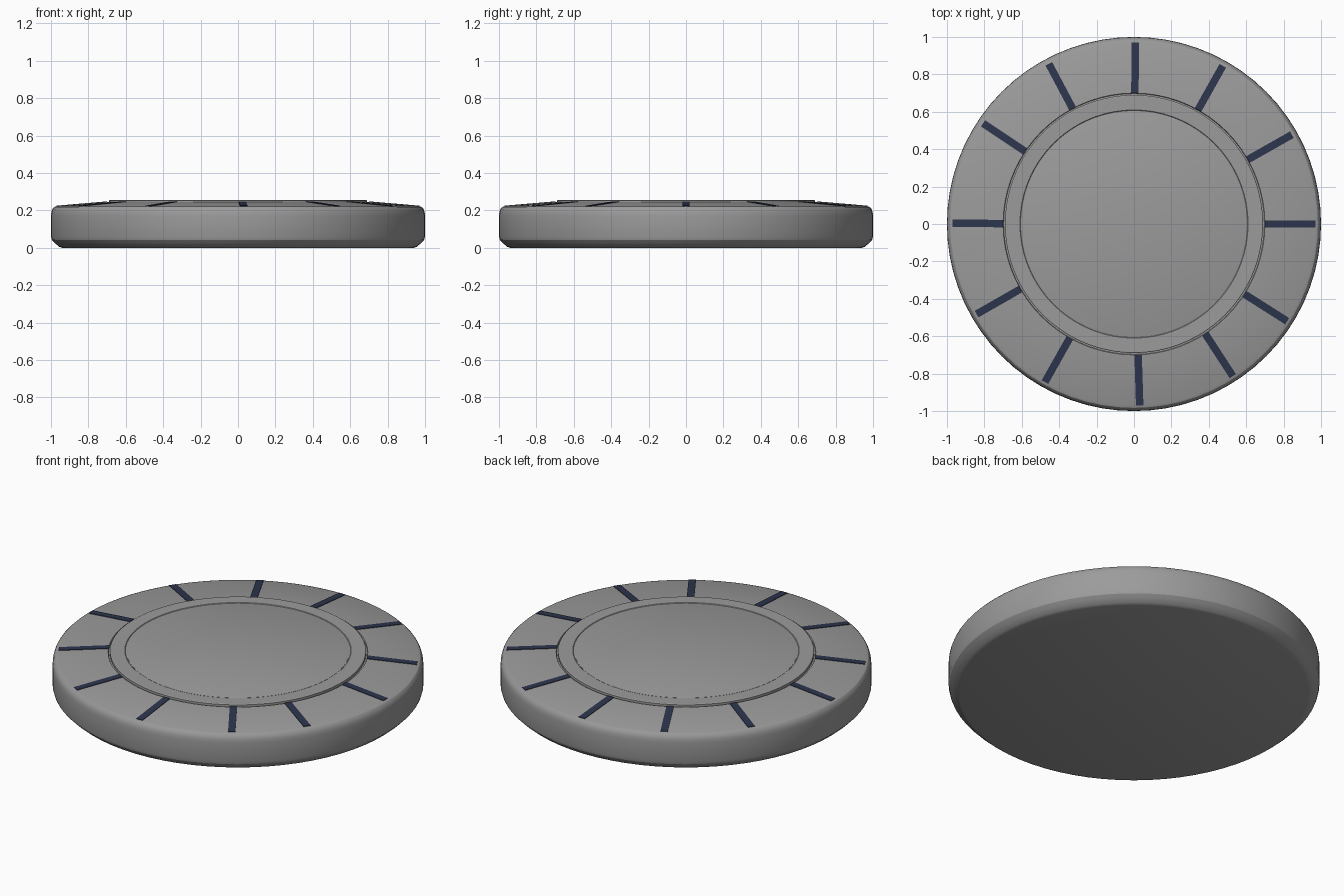
import bpy, bmesh, math
from mathutils import Vector

if "Cube" in bpy.data.objects:
    bpy.data.objects.remove(bpy.data.objects["Cube"])

SEGMENTS = 72


def material(name, rgb):
    m = bpy.data.materials.new(name)
    m.diffuse_color = (*rgb, 1.0)
    m.use_nodes = True
    m.node_tree.nodes["Principled BSDF"].inputs["Base Color"].default_value = m.diffuse_color
    return m


grey = material("mid grey", (0.33, 0.33, 0.33))
navy = material("dark navy", (0.026, 0.036, 0.075))


def finish(bm, name, mat):
    bmesh.ops.recalc_face_normals(bm, faces=bm.faces)
    mesh = bpy.data.meshes.new(name)
    bm.to_mesh(mesh)
    bm.free()
    mesh.materials.append(mat)
    ob = bpy.data.objects.new(name, mesh)
    bpy.context.collection.objects.link(ob)
    bpy.ops.object.select_all(action='DESELECT')
    ob.select_set(True)
    bpy.context.view_layer.objects.active = ob
    bpy.ops.object.shade_smooth_by_angle(angle=math.radians(25))
    return ob


def lathe(name, profile, mat):
    """Spin an (r, z) profile around z and close both ends."""
    bm = bmesh.new()
    rings = []
    for r, z in profile:
        rings.append([bm.verts.new((r * math.cos(2 * math.pi * i / SEGMENTS),
                                    r * math.sin(2 * math.pi * i / SEGMENTS), z))
                      for i in range(SEGMENTS)])
    for a, b in zip(rings, rings[1:]):
        for i in range(SEGMENTS):
            j = (i + 1) % SEGMENTS
            bm.faces.new((a[i], a[j], b[j], b[i]))
    bm.faces.new(rings[0])
    bm.faces.new(rings[-1])
    return finish(bm, name, mat)


# Chip body: chamfered base, straight side, rounded shoulder, sloping top band, groove
R_OUT, Z_OUT, R_IN, Z_IN = 0.97, 0.222, 0.70, 0.245
lathe("chip_body", [(0.94, 0.0), (0.958, 0.006), (0.982, 0.028), (0.995, 0.042),
                    (1.0, 0.06), (1.0, 0.17), (0.998, 0.19), (0.992, 0.207),
                    (0.983, 0.217), (R_OUT, Z_OUT), (R_IN, Z_IN),
                    (0.697, 0.238), (0.688, 0.238)], grey)

# Raised rim around the centre
lathe("inner_rim", [(0.69, 0.22), (0.69, 0.253), (0.685, 0.256), (0.61, 0.256),
                    (0.607, 0.253), (0.604, 0.253)], grey)

# Flat centre disc
lathe("centre_disc", [(0.603, 0.22), (0.603, 0.254), (0.60, 0.255)], grey)

# Radial stripes: thin plates lying on the sloping band
angles = [0, 29.5, 60.7, 89.6, 118, 146.3, 179.8, 209.8, 240.6, 271.8, 303, 327.6]
half = 0.02
bm = bmesh.new()
for deg in angles:
    a = math.radians(deg)
    out = Vector((math.cos(a), math.sin(a), 0))
    side = Vector((-math.sin(a), math.cos(a), 0))
    layers = []
    for dz in (-0.003, 0.003):
        layers.append([bm.verts.new(out * r + side * s + Vector((0, 0, z + dz)))
                       for r, s, z in ((R_IN, -half, Z_IN), (R_OUT, -half, Z_OUT),
                                       (R_OUT, half, Z_OUT), (R_IN, half, Z_IN))])
    low, top = layers
    bm.faces.new(low[::-1])
    bm.faces.new(top)
    for i in range(4):
        j = (i + 1) % 4
        bm.faces.new((low[i], low[j], top[j], top[i]))
finish(bm, "radial_stripes", navy)
